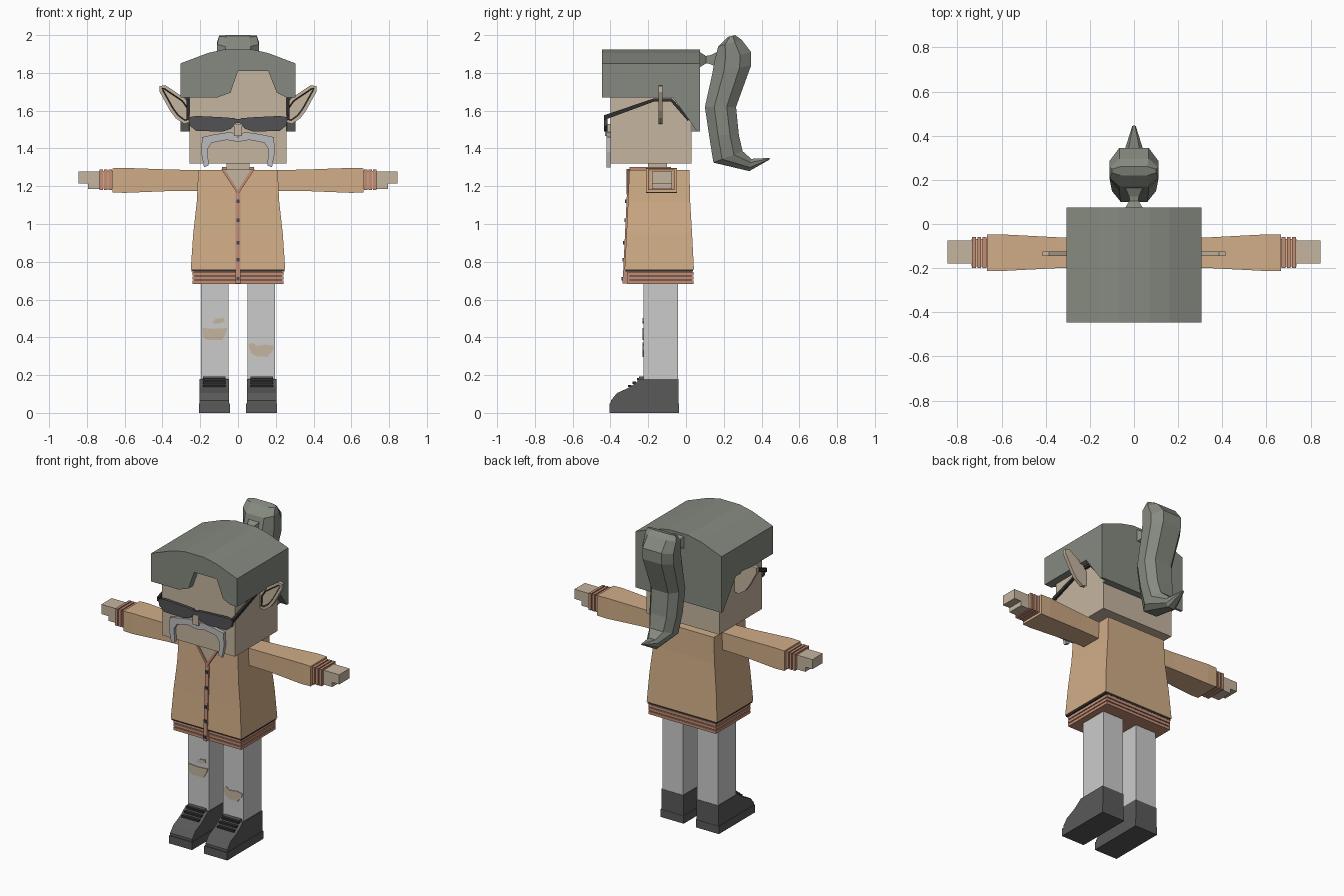
import bpy
import bmesh

cube = bpy.data.objects.get("Cube")
if cube:
    bpy.data.objects.remove(cube, do_unlink=True)


def material(name, r, g, b):
    m = bpy.data.materials.new(name)
    m.use_nodes = True
    m.diffuse_color = (r, g, b, 1)
    m.node_tree.nodes["Principled BSDF"].inputs["Base Color"].default_value = (r, g, b, 1)
    m.node_tree.nodes["Principled BSDF"].inputs["Roughness"].default_value = 0.9
    return m


SKIN = material("skin", .56, .46, .35)
HAIR = material("grey_green_hair", .235, .255, .215)
COAT = material("tan_coat", .64, .42, .245)
TRIM = material("rose_trim", .54, .27, .18)
CLOTH = material("light_grey_trousers", .6, .6, .6)
SHOE = material("charcoal_shoe", .1, .1, .1)
LENS = material("dark_lens", .085, .085, .09)
WHISKER = material("silver_whisker", .5, .5, .51)
BLACK = material("near_black", .03, .03, .03)
BUTTON = material("slate_button", .06, .07, .1)


def loft(name, rings, mat):
    """Skin a list of equal rings and cap both ends."""
    bm = bmesh.new()
    rows = [[bm.verts.new(p) for p in ring] for ring in rings]
    n = len(rows[0])
    for a, b in zip(rows, rows[1:]):
        for i in range(n):
            j = (i + 1) % n
            bm.faces.new((a[i], a[j], b[j], b[i]))
    bm.faces.new(rows[0])
    bm.faces.new(rows[-1])
    bmesh.ops.recalc_face_normals(bm, faces=bm.faces)
    mesh = bpy.data.meshes.new(name)
    bm.to_mesh(mesh)
    bm.free()
    mesh.materials.append(mat)
    ob = bpy.data.objects.new(name, mesh)
    bpy.context.collection.objects.link(ob)
    return ob


def prism(name, outline, axis, a, b, mat):
    """Extrude an outline along x (points are y, z) or y (points are x, z)."""
    if axis == "x":
        rings = [[(d, p, q) for p, q in outline] for d in (a, b)]
    else:
        rings = [[(p, d, q) for p, q in outline] for d in (a, b)]
    return loft(name, rings, mat)


def box(name, x, y, z, mat):
    return prism(name, [(x[0], z[0]), (x[1], z[0]), (x[1], z[1]), (x[0], z[1])],
                 "y", y[0], y[1], mat)


def flip(points, s):
    return [(s * x, z) for x, z in points]


def level(z, hx, y0, y1):
    return [(-hx, y0, z), (hx, y0, z), (hx, y1, z), (-hx, y1, z)]


def slab(x, y0, y1, z0, z1):
    return [(x, y0, z0), (x, y1, z0), (x, y1, z1), (x, y0, z1)]


# Head, neck and nose
box("head", (-.258, .258), (-.4, .03), (1.32, 1.82), SKIN)
box("neck", (-.06, .06), (-.2, -.1), (1.26, 1.33), SKIN)
box("nose", (-.022, .022), (-.43, -.4), (1.465, 1.53), SKIN)

# Hair: arched crown, fringe with a notch, sides and back
arch = [(-.305, 1.81), (-.305, 1.85), (-.16, 1.905), (-.07, 1.925), (.07, 1.925),
        (.16, 1.905), (.305, 1.85), (.305, 1.81)]
prism("hair_crown", arch, "y", -.445, .075, HAIR)
fringe = [(-.305, 1.82), (-.305, 1.67), (-.11, 1.67), (-.04, 1.695), (0, 1.81),
          (.16, 1.81), (.205, 1.695), (.255, 1.67), (.305, 1.67), (.305, 1.82)]
prism("hair_fringe", fringe, "y", -.445, -.4, HAIR)
side_hair = [(-.445, 1.82), (-.445, 1.67), (-.07, 1.67), (.06, 1.49),
             (.075, 1.49), (.075, 1.82)]
for s, tag in ((1, "left"), (-1, "right")):
    prism("hair_side_" + tag, side_hair, "x", s * .255, s * .305, HAIR)
box("hair_back", (-.26, .26), (.025, .075), (1.49, 1.82), HAIR)


# Ponytail: pinched tie and a faceted tail curling out at the tip
def square(y, r):
    return [(-r, y, 1.87 - r), (r, y, 1.87 - r), (r, y, 1.87 + r), (-r, y, 1.87 + r)]


loft("ponytail_tie", [square(.07, .042), square(.105, .02), square(.125, .022),
                      square(.165, .04)], HAIR)


def tail_ring(y0, z0, y1, z1, w):
    n = w * .6
    pts = [(-n, 0), (n, 0), (w, .3), (w, .7), (n, 1), (-n, 1), (-w, .7), (-w, .3)]
    return [(x, y0 + (y1 - y0) * t, z0 + (z1 - z0) * t) for x, t in pts]


loft("ponytail", [tail_ring(*r) for r in (
    (.22, 1.99, .26, 2.0, .1), (.17, 1.94, .295, 1.975, .11),
    (.15, 1.86, .345, 1.91, .11), (.14, 1.8, .345, 1.84, .11),
    (.1, 1.62, .265, 1.62, .1), (.122, 1.47, .28, 1.47, .095),
    (.145, 1.325, .3, 1.385, .08), (.335, 1.28, .345, 1.345, .04),
    (.44, 1.34, .445, 1.35, .008))], HAIR)

# Ears, sunglasses and moustache
ear = [(.25, 1.62), (.28, 1.665), (.385, 1.735), (.415, 1.73), (.415, 1.7),
       (.36, 1.6), (.33, 1.56), (.285, 1.53), (.25, 1.54)]
lens = [(.01, 1.535), (.015, 1.56), (.08, 1.565), (.22, 1.572), (.265, 1.565),
        (.255, 1.52), (.22, 1.492), (.08, 1.49), (.035, 1.505)]
temple = [(-.435, 1.55), (-.435, 1.575), (-.17, 1.665), (-.075, 1.665),
          (.02, 1.56), (.01, 1.545), (-.08, 1.648), (-.17, 1.648)]
whisker = [(0, 1.455), (.01, 1.475), (.04, 1.487), (.12, 1.475), (.19, 1.46),
           (.195, 1.38), (.18, 1.3), (.155, 1.31), (.162, 1.395), (.14, 1.43),
           (.06, 1.445), (0, 1.435)]
for s, tag in ((1, "left"), (-1, "right")):
    ob = prism("ear_" + tag, flip(ear, s), "y", -.146, -.124, SKIN)
    bm = bmesh.new()
    bm.from_mesh(ob.data)
    ob.data.materials.append(BLACK)
    front = [f for f in bm.faces if f.normal.y < -.9]
    ring = bmesh.ops.inset_region(bm, faces=front, thickness=.017)
    wall = bmesh.ops.inset_region(bm, faces=front, thickness=.006, depth=-.008)
    for f in wall["faces"]:
        f.material_index = 1
    bm.to_mesh(ob.data)
    bm.free()
    prism("lens_" + tag, flip(lens, s), "y", -.433, -.415, LENS)
    prism("temple_" + tag, temple, "x", s * .258, s * .272, BLACK)
    prism("moustache_" + tag, flip(whisker, s), "y", -.42, -.4, WHISKER)
box("glasses_bridge", (-.03, .03), (-.433, -.42), (1.535, 1.555), LENS)

# Coat body with placket, buttons, neckline and ribbed hem
sections = [(.76, .25, -.325, .042), (.95, .237, -.315, .032),
            (1.12, .218, -.307, .022), (1.285, .21, -.3, .018)]
loft("coat_body", [level(*s) for s in sections], COAT)


def front_y(z):
    return -.325 + (z - .76) * .048


loft("placket", [level(z, .012, front_y(z) - .007, front_y(z) + .02)
                 for z in (.685, .95, 1.165)], TRIM)
for i, z in enumerate((.71, .81, .9, 1.02, 1.12)):
    y = front_y(z)
    box("button_%d" % i, (-.009, .009), (y - .014, y - .005), (z - .009, z + .009), BUTTON)
prism("neck_opening", [(0, 1.165), (.08, 1.288), (-.08, 1.288)], "y", -.311, -.28, SKIN)
for s, tag in ((1, "left"), (-1, "right")):
    edge = [(0, 1.155), (.088, 1.29), (.07, 1.29), (0, 1.18)]
    prism("neckline_" + tag, flip(edge, s), "y", -.316, -.29, TRIM)
    xs = sorted((s * .062, s * .085))
    box("collar_" + tag, xs, (-.3, -.09), (1.28, 1.303), TRIM)
box("collar_back", (-.085, .085), (-.1, -.08), (1.28, 1.303), TRIM)
box("hem_shadow", (-.247, .247), (-.32, .038), (.748, .762), BLACK)
box("hem_core", (-.23, .23), (-.3, .03), (.684, .755), TRIM)
for i in range(3):
    z = .682 + i * .023
    box("hem_rib_%d" % i, (-.24, .24), (-.31, .04), (z, z + .018), TRIM)

# Arms, cuffs, hands, legs and shoes
shoe = [(-.04, .02), (-.4, .02), (-.398, .065), (-.365, .105), (-.31, .13),
        (-.285, .145), (-.24, .18), (-.04, .18)]
for s, tag in ((1, "left"), (-1, "right")):
    loft("sleeve_" + tag, [slab(s * .19, -.195, -.065, 1.175, 1.285),
                           slab(s * .35, -.2, -.06, 1.175, 1.288),
                           slab(s * .6, -.213, -.047, 1.165, 1.297),
                           slab(s * .665, -.213, -.047, 1.167, 1.295)], COAT)
    loft("cuff_core_" + tag, [slab(s * x, -.193, -.067, 1.187, 1.28)
                              for x in (.66, .735)], COAT)
    for i in range(3):
        x = .668 + i * .024
        loft("cuff_rib_%s_%d" % (tag, i), [slab(s * d, -.2, -.06, 1.18, 1.288)
                                           for d in (x, x + .017)], TRIM)
    hand = [(.72, 1.185), (.795, 1.185), (.795, 1.215), (.845, 1.215),
            (.845, 1.277), (.72, 1.277)]
    prism("hand_" + tag, flip(hand, s), "y", -.18, -.075, SKIN)

    inner, outer = sorted((s * .05, s * .197))
    box("leg_" + tag, (inner, outer), (-.225, -.042), (.16, .72), CLOTH)
    prism("shoe_" + tag, shoe, "x", s * .047, s * .203, SHOE)
    xs = sorted((s * .043, s * .207))
    box("sole_" + tag, xs, (-.405, -.038), (0, .05), SHOE)
    xs = sorted((s * .065, s * .185))
    box("shoe_tongue_" + tag, xs, (-.25, -.22), (.16, .192), SHOE)
    for i in range(3):
        y, z = -.3 + i * .024, .136 + i * .018
        box("lace_%s_%d" % (tag, i), xs, (y - .008, y + .012), (z, z + .012), BLACK)

# Torn patches on the trousers
patches = {
    "right_knee_tear": [(-.19, .45), (-.185, .4), (-.165, .385), (-.085, .385),
                        (-.065, .42), (-.055, .45), (-.12, .445)],
    "right_small_tear": [(-.138, .475), (-.12, .497), (-.075, .503), (-.07, .485),
                         (-.1, .472)],
    "left_knee_tear": [(.055, .36), (.07, .315), (.1, .298), (.155, .297),
                       (.185, .33), (.19, .355), (.15, .362), (.1, .355), (.075, .372)],
}
for name, outline in patches.items():
    prism(name, outline, "y", -.23, -.224, SKIN)
